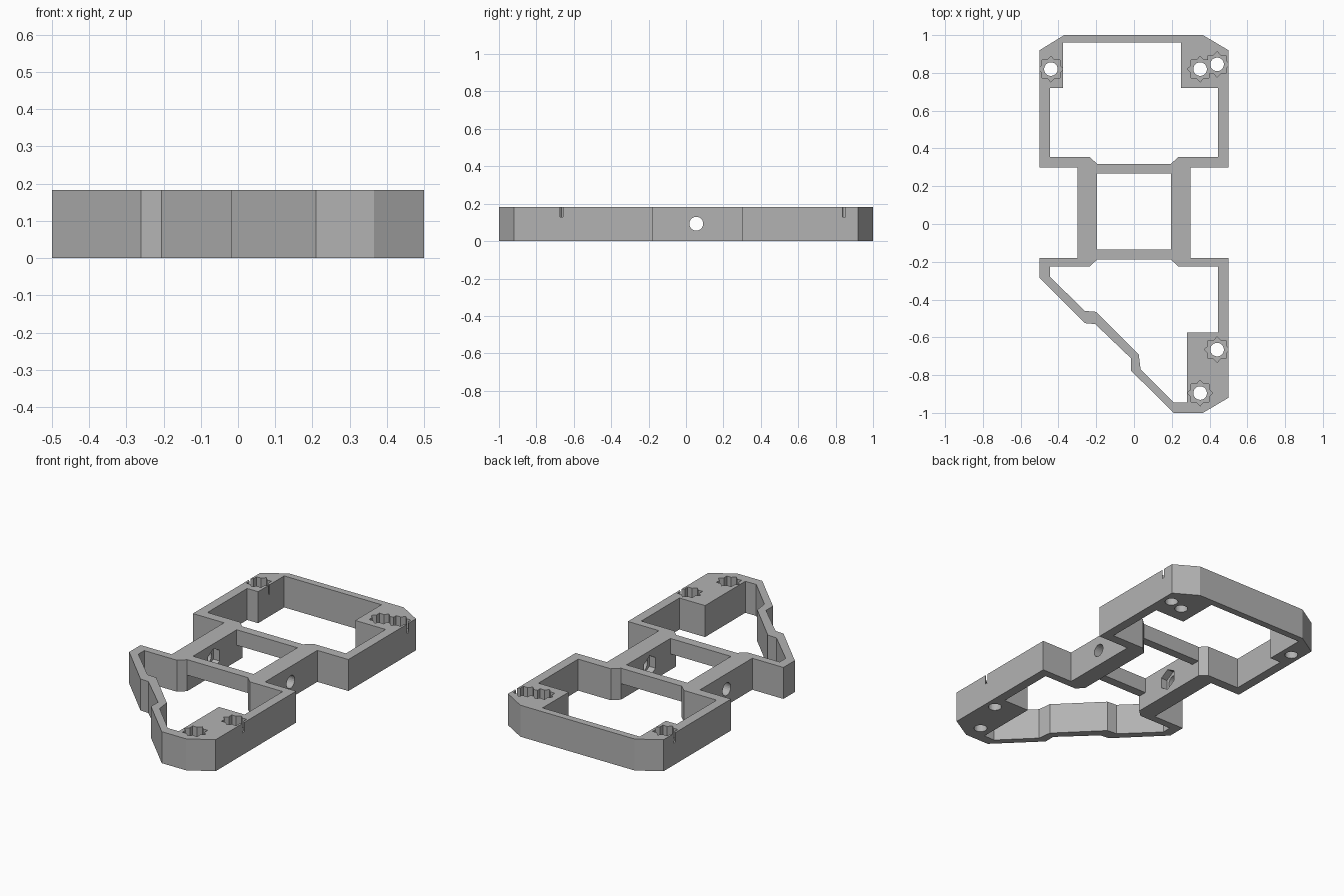
import bpy, bmesh, math
from mathutils import Matrix

cube = bpy.data.objects.get("Cube")
if cube:
    bpy.data.objects.remove(cube, do_unlink=True)

H = 0.183          # plate height
BAR = 0.09         # height of the two cross bars, flush with the top

grey = bpy.data.materials.new("plain grey")
grey.use_nodes = True
grey.diffuse_color = (0.45, 0.45, 0.45, 1)
grey.node_tree.nodes["Principled BSDF"].inputs["Base Color"].default_value = (0.45, 0.45, 0.45, 1)


def prism(name, pts, z0, z1, matrix=None):
    """Extrude a flat outline between two heights."""
    bm = bmesh.new()
    face = bm.faces.new([bm.verts.new((x, y, z0)) for x, y in pts])
    top = bmesh.ops.extrude_face_region(bm, geom=[face])["geom"]
    bmesh.ops.translate(bm, vec=(0, 0, z1 - z0),
                        verts=[v for v in top if isinstance(v, bmesh.types.BMVert)])
    bmesh.ops.recalc_face_normals(bm, faces=bm.faces[:])
    if matrix:
        bm.transform(matrix)
    mesh = bpy.data.meshes.new(name)
    bm.to_mesh(mesh)
    bm.free()
    mesh.materials.append(grey)
    obj = bpy.data.objects.new(name, mesh)
    bpy.context.collection.objects.link(obj)
    return obj


def ring(n, r_out, r_in=None, cx=0, cy=0, turn=0):
    """Regular polygon, or a star when an inner radius is given."""
    radii = [r_out] if r_in is None else [r_out, r_in]
    count = n * len(radii)
    return [(cx + radii[i % len(radii)] * math.cos(turn + math.tau * i / count),
             cy + radii[i % len(radii)] * math.sin(turn + math.tau * i / count))
            for i in range(count)]


def rect(x, y0, y1):
    return [(-x, y0), (x, y0), (x, y1), (-x, y1)]


def cut(target, cutter):
    """Subtract a shape and throw it away."""
    mod = target.modifiers.new("cut", "BOOLEAN")
    mod.operation, mod.solver, mod.object = "DIFFERENCE", "EXACT", cutter
    bpy.context.view_layer.objects.active = target
    bpy.ops.object.modifier_apply(modifier=mod.name)
    bpy.data.objects.remove(cutter, do_unlink=True)


# Outer outline of the frame
outline = [(-.5, .92), (-.37, 1), (.365, 1), (.5, .92), (.5, .3), (.3, .3), (.3, -.18),
           (.5, -.18), (.5, -.92), (.365, -1), (.21, -1), (-.017, -.775), (-.017, -.71),
           (-.205, -.53), (-.26, -.525), (-.5, -.285), (-.5, -.18), (-.3, -.18),
           (-.3, .3), (-.5, .3)]
frame = prism("frame", outline, 0, H)

# Openings: rear bay, front bay, middle window
rear_bay = [(-.375, .96), (.25, .96), (.25, .72), (.445, .72), (.445, .355), (.235, .355),
            (.195, .318), (-.195, .318), (-.235, .355), (-.445, .355), (-.445, .72), (-.375, .72)]
front_bay = [(-.445, -.225), (-.235, -.225), (-.195, -.188), (.195, -.188), (.235, -.225),
             (.445, -.225), (.445, -.575), (.28, -.575), (.28, -.945), (.21, -.945),
             (.035, -.77), (.025, -.69), (-.2, -.465), (-.26, -.46), (-.445, -.28)]
for pts in (rear_bay, front_bay, rect(.195, -.135, .267)):
    cut(frame, prism("opening", pts, -.1, H + .1))

# Clear the space below the cross bars
cut(frame, prism("bar_clearance", rect(.195, -.21, .34), -.1, H - BAR))

# Vertical screw holes with star-shaped nut pockets
for x, y in [(-.44, .82), (.35, .82), (.44, .845), (.44, -.665), (.35, -.895)]:
    cut(frame, prism("screw_hole", ring(24, .036, cx=x, cy=y), -.1, H + .1))
    cut(frame, prism("nut_pocket", ring(8, .068, .051, x, y), H - .055, H + .1))

# Cross hole through both rails, with hexagonal pockets on the inner faces
sideways = Matrix.Translation((0, .055, .093)) @ Matrix.Rotation(math.pi / 2, 4, "Y")
cut(frame, prism("cross_hole", ring(24, .037), -.6, .6, sideways))
cut(frame, prism("hex_pocket", ring(6, .062), -.235, .235, sideways))
